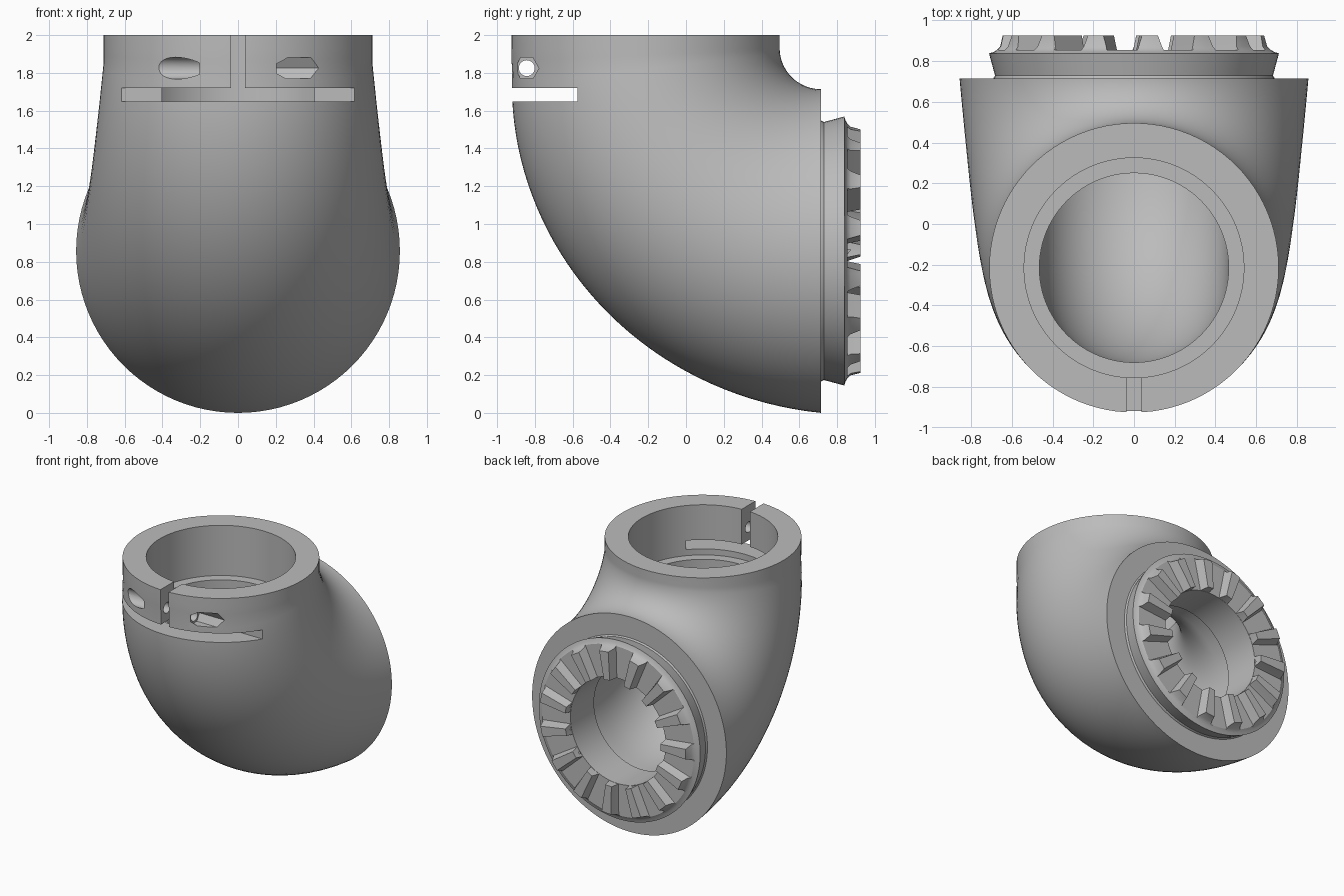
import bpy, bmesh, math
from mathutils import Vector

cube = bpy.data.objects.get("Cube")
if cube:
    bpy.data.objects.remove(cube)

X, Y, Z = Vector((1, 0, 0)), Vector((0, 1, 0)), Vector((0, 0, 1))
SEG = 96
COLLAR_Y = -0.215      # vertical axis of the clamp collar
PORT_Z = 0.857         # horizontal axis of the rear port

grey = bpy.data.materials.new("grey plastic")
grey.use_nodes = True
grey.diffuse_color = (0.5, 0.5, 0.5, 1)
grey.node_tree.nodes["Principled BSDF"].inputs["Base Color"].default_value = (0.5, 0.5, 0.5, 1)


def ring(center, u, v, r, n=SEG):
    return [center + r * (u * math.cos(a) + v * math.sin(a))
            for a in (math.tau * i / n for i in range(n))]


def loft(name, rings, closed=False):
    """Skin a list of rings into a solid, capped or joined end to end."""
    bm = bmesh.new()
    rows = [[bm.verts.new(p) for p in r] for r in rings]
    n = len(rows[0])
    pairs = list(zip(rows, rows[1:])) + ([(rows[-1], rows[0])] if closed else [])
    for a, b in pairs:
        for i in range(n):
            j = (i + 1) % n
            bm.faces.new((a[i], a[j], b[j], b[i]))
    if not closed:
        bm.faces.new(rows[0])
        bm.faces.new(rows[-1])
    bmesh.ops.recalc_face_normals(bm, faces=bm.faces)
    mesh = bpy.data.meshes.new(name)
    bm.to_mesh(mesh)
    bm.free()
    mesh.materials.append(grey)
    obj = bpy.data.objects.new(name, mesh)
    bpy.context.collection.objects.link(obj)
    return obj


def box(name, x, y, z):
    rows = [[Vector((px, py, pz)) for px, py in
             ((x[0], y[0]), (x[1], y[0]), (x[1], y[1]), (x[0], y[1]))] for pz in z]
    return loft(name, rows)


def rod(name, x0, x1, r, n):
    return loft(name, [ring(Vector((x, -0.843, 1.825)), Y, Z, r, n) for x in (x0, x1)])


def activate(obj):
    bpy.ops.object.select_all(action='DESELECT')
    obj.select_set(True)
    bpy.context.view_layer.objects.active = obj


def boolean(obj, tool, operation='DIFFERENCE'):
    activate(obj)
    mod = obj.modifiers.new("cut", 'BOOLEAN')
    mod.operation, mod.solver, mod.object = operation, 'EXACT', tool
    bpy.ops.object.modifier_apply(modifier=mod.name)
    bpy.data.objects.remove(tool)


def bend(pivot, angle, radius, r):
    d = -Y * math.cos(angle) - Z * math.sin(angle)
    return ring(pivot + d * radius, X, d, r)


# Elbow shell: straight collar flowing into a widening quarter turn
pivot = Vector((0, 0.715, 1.93))
rings = [ring(Vector((0, COLLAR_Y, 2)), X, -Y, 0.711)]
steps = 40
for i in range(steps + 1):
    a = math.pi / 2 * i / steps
    t = max(0, (a - 0.08) / (math.pi / 2 - 0.08))
    r = 0.711 + 0.146 * t
    rings.append(bend(pivot, a, 0.216 + r + 0.003 * (1 - t), r))
elbow = loft("elbow_body", rings)

# Stepped curved passage running from collar to rear port
inner = Vector((0, 0.428, 1.5))
rings = [ring(Vector((0, COLLAR_Y, z)), X, -Y, r)
         for z, r in ((2.1, 0.54), (1.6, 0.54), (1.6, 0.465))]
rings += [bend(inner, math.pi / 2 * i / 24, 0.643, 0.465) for i in range(25)]
rings += [ring(Vector((0, y, PORT_Z)), X, -Z, r)
          for y, r in ((0.56, 0.465), (0.56, 0.42), (1.0, 0.42))]
boolean(elbow, loft("passage_cutter", rings))

# Clamp slots, bolt hole, round head pocket and hexagonal nut pocket
boolean(elbow, box("slot_cutter", (-1, 1), (-1.1, -0.575), (1.648, 1.72)))
boolean(elbow, box("split_cutter", (-0.036, 0.036), (-1.1, -0.6), (1.7, 2.1)))
boolean(elbow, rod("bolt_cutter", -0.3, 0.3, 0.042, 32))
boolean(elbow, rod("head_cutter", -0.9, -0.205, 0.058, 32))
boolean(elbow, rod("nut_cutter", 0.205, 0.9, 0.064, 6))

# Rear coupling ring, lathed around the port axis
profile = [(0.42, 0.70), (0.69, 0.70), (0.69, 0.717), (0.683, 0.73), (0.712, 0.838),
           (0.69, 0.845), (0.672, 0.856), (0.42, 0.856)]
coupling = loft("coupling_ring",
                [ring(Vector((0, y, PORT_Z)), X, Z, r) for r, y in profile], closed=True)

# Radial coupling teeth: tapered wedges with slightly flared outer ends
TEETH = 15
for k in range(TEETH):
    mid = math.radians(83) + math.tau * k / TEETH
    rows = []
    for y, half, outer in ((0.85, 0.1, 0.678), (0.872, 0.088, 0.658), (0.925, 0.062, 0.645)):
        angles = [mid + half * s / 2 for s in (-2, -1, 0, 1, 2)]
        rows.append([Vector((r * math.cos(a), y, PORT_Z + r * math.sin(a)))
                     for r, arc in ((0.422, angles), (outer, angles[::-1])) for a in arc])
    boolean(coupling, loft("tooth", rows), 'UNION')

for obj in (elbow, coupling):
    activate(obj)
    bpy.ops.object.shade_smooth_by_angle(angle=math.radians(30))
